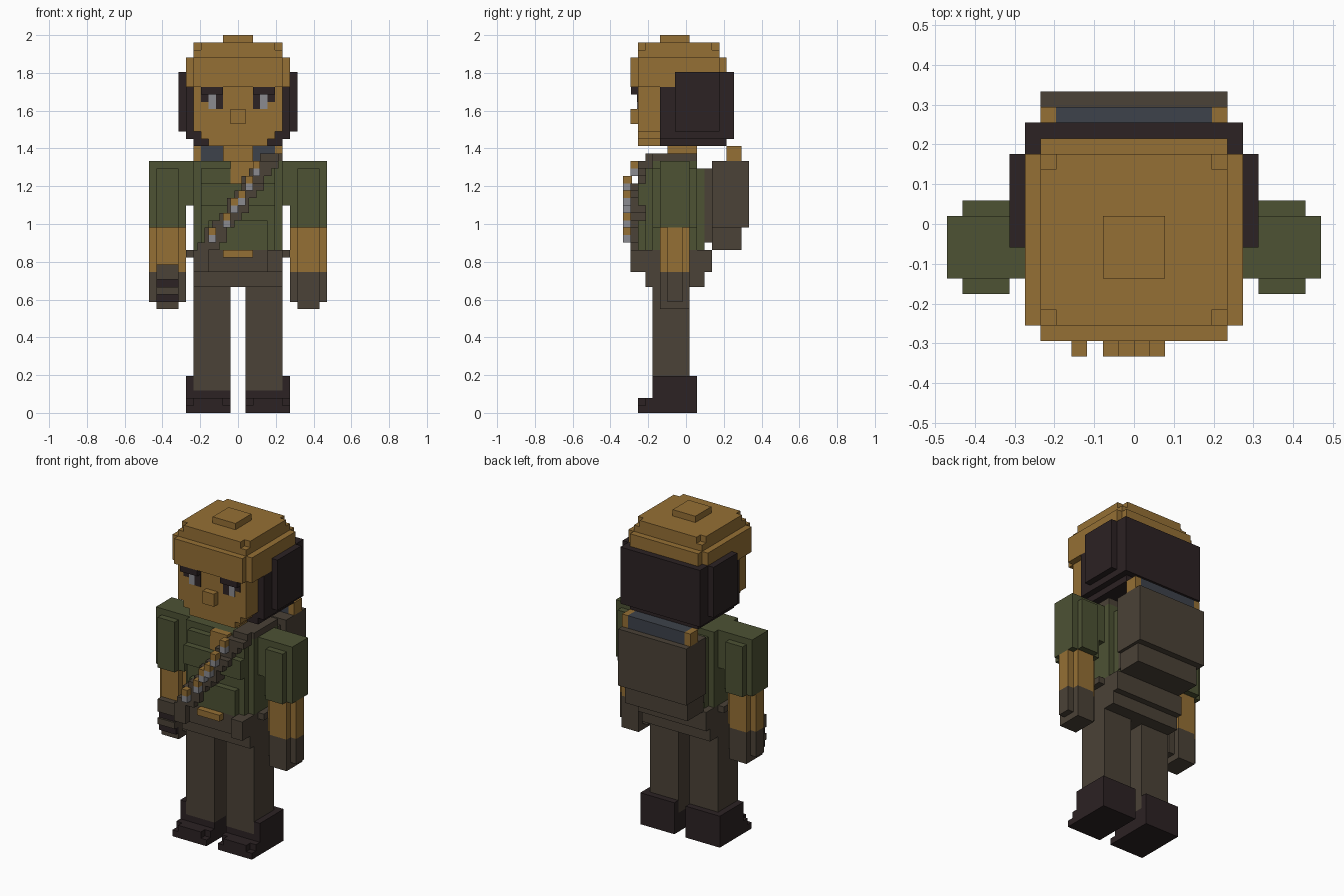
import bpy

if "Cube" in bpy.data.objects:
    bpy.data.objects.remove(bpy.data.objects["Cube"])

V = 2 / 51  # one block of the grid


def mat(name, rgb):
    m = bpy.data.materials.new(name)
    m.diffuse_color = (*rgb, 1)
    m.use_nodes = True
    m.node_tree.nodes["Principled BSDF"].inputs["Base Color"].default_value = m.diffuse_color
    return m


TAN = mat("tan", (0.30, 0.16, 0.035))
GREEN = mat("olive green", (0.074, 0.084, 0.034))
BROWN = mat("grey brown", (0.070, 0.054, 0.038))
DARK = mat("dark brown", (0.025, 0.016, 0.017))
BLUE = mat("slate blue", (0.048, 0.055, 0.070))
GREY = mat("light grey", (0.26, 0.26, 0.28))


def part(name, material, *boxes, sides=(1,)):
    """One object from boxes (x0, x1, y0, y1, z0, z1) in blocks; sides=(1,-1) mirrors."""
    verts, faces = [], []
    for s in sides:
        for x0, x1, y0, y1, z0, z1 in boxes:
            if s < 0:
                x0, x1 = -x1, -x0
            n = len(verts)
            verts += [(x * V, y * V, z * V) for z in (z0, z1)
                      for x, y in ((x0, y0), (x1, y0), (x1, y1), (x0, y1))]
            faces += [[n + i for i in f] for f in (
                (3, 2, 1, 0), (4, 5, 6, 7), (0, 1, 5, 4),
                (1, 2, 6, 5), (2, 3, 7, 6), (3, 0, 4, 7))]
    me = bpy.data.meshes.new(name)
    me.from_pydata(verts, [], faces)
    me.materials.append(material)
    ob = bpy.data.objects.new(name, me)
    bpy.context.collection.objects.link(ob)
    return ob


LR = (1, -1)

# Boots and legs
part("boots", DARK,
     (1, 7, -4.5, 1.5, 0, 3), (6, 7, -4.5, 1.5, 3, 5), (1, 7, .5, 1.5, 3, 5),
     (1, 7, -5.5, -4.5, 0, 2), (2, 6, -6.5, -5.5, 0, 2), (1, 7, -6.5, -5.5, 0, 1),
     sides=LR)
part("legs", BROWN, (1, 6, -4.5, .5, 3, 17), sides=LR)

# Hips, belt and pouches
part("hips", BROWN, (-6, 6, -5.5, 2.5, 17, 19))
part("belt", BROWN, (-6, 6, -6.5, 3.5, 19, 22), (-7, 7, -3.5, .5, 21, 22))
part("belt_pouches", BROWN, (4, 6, -7.5, -6.5, 19, 22), sides=LR)
part("buckle", TAN, (-2, 2, -7.5, -6.5, 21, 22))

# Shirt
part("shirt", GREEN,
     (-6, 6, -4.5, 1.5, 22, 34), (-5, 5, -5.5, 2.5, 22, 33),
     (-7, 7, -3.5, .5, 28, 34), (-5, 5, -6.5, -5.5, 28, 31),
     (-4, 4, -6.5, -5.5, 22, 26))
part("open_collar", TAN, (-1, 2, -5.6, -4.5, 31, 34))
part("neck", TAN, (-2, 2, -2.5, 1.5, 34, 36))

# Arms: each is a block with corner notches
part("sleeves", GREEN, (7, 12, -3.5, .5, 25, 34), (8, 11, -4.5, 1.5, 25, 33), sides=LR)
part("forearms", TAN, (7, 12, -2.5, -.5, 19, 25), (8, 11, -3.5, .5, 19, 25), sides=LR)
part("gloves", BROWN, (7, 12, -2.5, -.5, 15, 19), (8, 11, -3.5, .5, 14, 19), sides=LR)
part("glove_guard", BROWN, (-11, -8, -4.5, -3.5, 18, 20), (-11, -8, -4.5, -3.5, 16, 17))
part("glove_bands", DARK, (-11, -8, -4.2, -3.5, 17, 18), (-11, -8, -4.2, -3.5, 15, 16))

# Bandolier climbing in steps to the shoulder
steps = []
for z in range(22, 34):
    x = round(-4 + (z - 22) * 0.7)
    front = -7.5 if z < 31 else -6.5
    steps.append((x - 1.5, x + 1.5, front, -4.4, z, z + 1))
part("bandolier", BROWN, *steps, (3, 6, -4.5, 1.5, 34, 35), (3, 5.5, -5.5, -4.5, 34, 35))

# Cartridges
rounds = ((-4, 23), (-2, 25), (-1, 27), (0, 28), (1, 30), (2, 32))
shells, tips = [], []
for x, z in rounds:
    f = -7.5 if z > 31 else -8.5
    shells.append((x, x + 1, f, f + 1.2, z, z + 1))
    tips.append((x, x + 1, f, f + 1.2, z + 1, z + 2))
part("cartridge_cases", GREY, *shells)
part("cartridge_tips", TAN, *tips)

# Backpack and bedroll
part("back_straps", BROWN, (-5, 5, 2.5, 3.5, 23, 33))
part("backpack", BROWN, (-6, 6, 3.5, 8.5, 25, 34), (-5.5, 5.5, 3.5, 7.5, 22, 25))
part("bedroll", BLUE, (-5, 5, 5.5, 7.5, 34, 36))
part("bedroll_ends", TAN, (5, 6, 5.5, 7.5, 34, 36), sides=LR)

# Head
part("head", TAN,
     (-6, 6, -6.5, 4.5, 38, 44), (-5, 5, -6.5, 4.5, 37, 38),
     (-4, 4, -6.5, -3.5, 36, 37))
part("nose", TAN, (-1, 1, -7.5, -6.5, 39, 41))
part("cap", TAN,
     (-7, 7, -6.5, 4.5, 44, 48), (-6, 6, -7.5, 5.5, 44, 48),
     (-6, 6, -6.5, 4.5, 48, 49), (-5, 5, -6.5, 4.5, 49, 50),
     (-6, 6, -5.5, 3.5, 49, 50), (-2, 2, -3.5, .5, 50, 51))

# Hair
part("hair", DARK,
     (-7, 7, -3.5, 6.5, 37, 44), (-7, 7, 4.5, 6.5, 44, 46),
     (-6, 6, -3.5, 5.5, 36, 37))
part("side_hair", DARK, (7, 8, -1.5, 4.5, 38, 46), sides=LR)

# Eyes and brows
part("brows", DARK, (2, 5, -7.4, -6.5, 43, 44), sides=LR)
part("eye_whites", GREY, (3, 4, -6.6, -6.5, 41, 43), sides=LR)
part("eye_darks", DARK, (2, 3, -6.6, -6.5, 41, 43), (4, 5, -6.6, -6.5, 42, 43), sides=LR)
